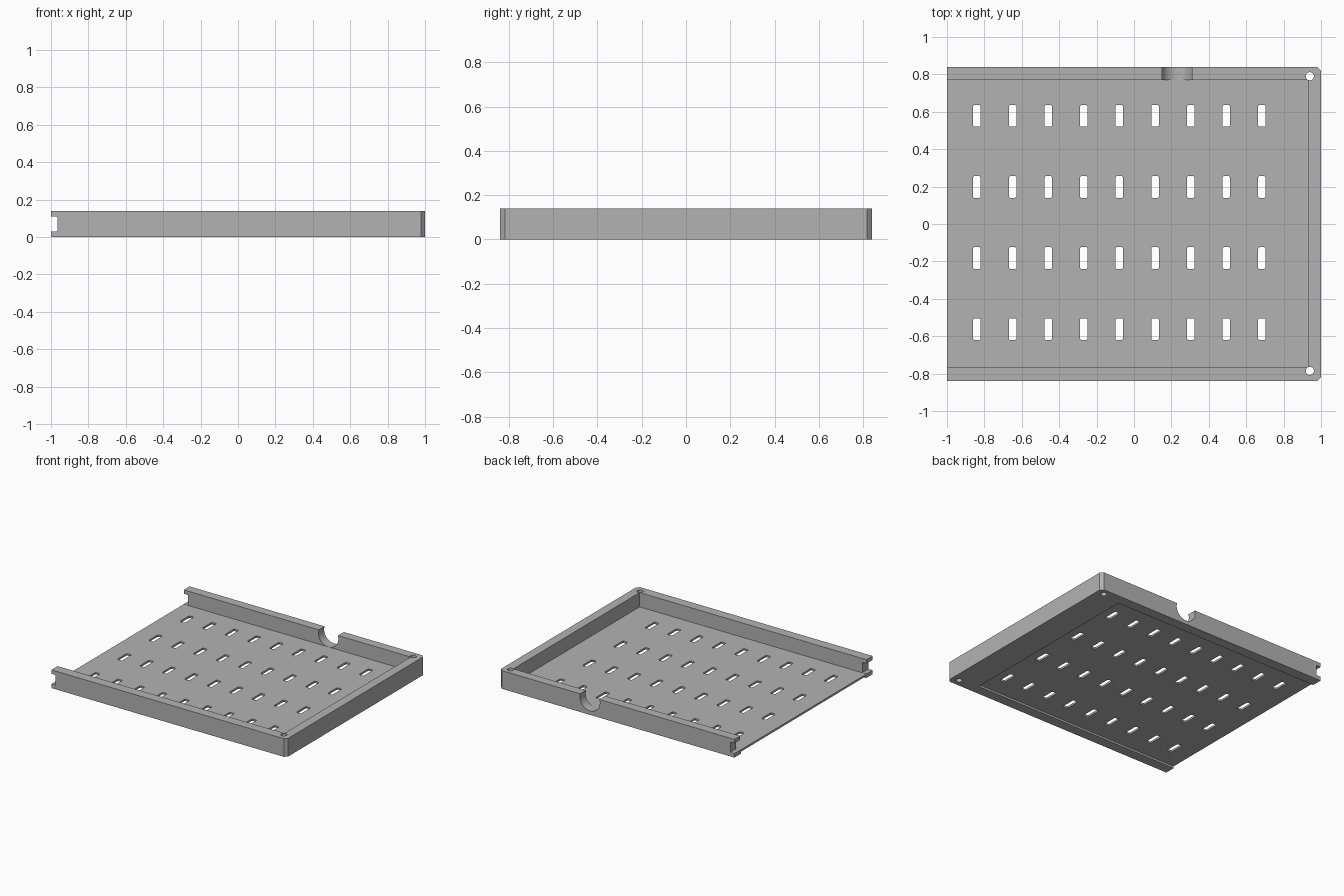
import bpy, bmesh, math
from mathutils import Matrix

if "Cube" in bpy.data.objects:
    bpy.data.objects.remove(bpy.data.objects["Cube"])

H = 0.14           # wall height
FLOOR = 0.03       # top of floor
RECESS = 0.015     # hollow under the floor

grey = bpy.data.materials.new("light grey")
grey.diffuse_color = (0.45, 0.45, 0.45, 1)
grey.use_nodes = True
grey.node_tree.nodes["Principled BSDF"].inputs["Base Color"].default_value = grey.diffuse_color


def prism(name, groups, lo, hi, matrix=None):
    """Extrude one or more closed outlines from lo to hi along z."""
    bm = bmesh.new()
    for pts in groups:
        bottom = [bm.verts.new((x, y, lo)) for x, y in pts]
        top = [bm.verts.new((x, y, hi)) for x, y in pts]
        bm.faces.new(bottom[::-1])
        bm.faces.new(top)
        n = len(pts)
        for i in range(n):
            j = (i + 1) % n
            bm.faces.new((bottom[i], bottom[j], top[j], top[i]))
    if matrix:
        bm.transform(matrix)
    bmesh.ops.recalc_face_normals(bm, faces=bm.faces)
    mesh = bpy.data.meshes.new(name)
    bm.to_mesh(mesh)
    bm.free()
    mesh.materials.append(grey)
    ob = bpy.data.objects.new(name, mesh)
    bpy.context.collection.objects.link(ob)
    return ob


def rect(x0, x1, y0, y1):
    return [(x0, y0), (x1, y0), (x1, y1), (x0, y1)]


def circle(cx, cy, r, n):
    return [(cx + r * math.cos(2 * math.pi * (i + 0.5) / n),
             cy + r * math.sin(2 * math.pi * (i + 0.5) / n)) for i in range(n)]


def slot(cx, cy, w=0.02, h=0.058, c=0.006):
    return [(cx - w + c, cy - h), (cx + w - c, cy - h), (cx + w, cy - h + c),
            (cx + w, cy + h - c), (cx + w - c, cy + h), (cx - w + c, cy + h),
            (cx - w, cy + h - c), (cx - w, cy - h + c)]


# Tray block with clipped right corners
tray = prism("tray", [[(-1, -0.84), (0.978, -0.84), (1, -0.818), (1, 0.818),
                       (0.978, 0.84), (-1, 0.84)]], 0, H)

cutters = [
    # Open interior and shallow hollow underneath
    prism("interior_cutter", [rect(-1.1, 0.93, -0.765, 0.77)], FLOOR, H + 0.1),
    prism("underside_cutter", [rect(-1.1, 0.78, -0.76, 0.76)], -0.1, RECESS),
    # Ventilation slots
    prism("slot_cutter", [slot(-0.84 + 0.1905 * i, -0.562 + 0.38 * j)
                          for i in range(9) for j in range(4)], -0.1, 0.1),
    # Corner screw holes
    prism("screw_hole_cutter", [circle(0.94, s, 0.022, 16) for s in (-0.785, 0.79)],
          -0.1, H + 0.1),
    # Notches in the open wall ends
    prism("end_notch_cutter", [rect(-1.1, -0.965, -1, 1)], FLOOR + 0.001, 0.11),
    # Round cable opening in the back wall
    prism("cable_cutter", [circle(0.23, 0.115, 0.085, 32)], -0.9, -0.74,
          Matrix.Rotation(math.pi / 2, 4, 'X')),
]

for cutter in cutters:
    cutter.hide_render = True
    mod = tray.modifiers.new(cutter.name, 'BOOLEAN')
    mod.operation = 'DIFFERENCE'
    mod.solver = 'EXACT'
    mod.object = cutter

# Apply the cuts and discard the helpers
bpy.context.view_layer.objects.active = tray
tray.select_set(True)
for mod in list(tray.modifiers):
    bpy.ops.object.modifier_apply(modifier=mod.name)
for cutter in cutters:
    bpy.data.objects.remove(cutter, do_unlink=True)
bpy.ops.object.shade_smooth_by_angle(angle=math.radians(30))
